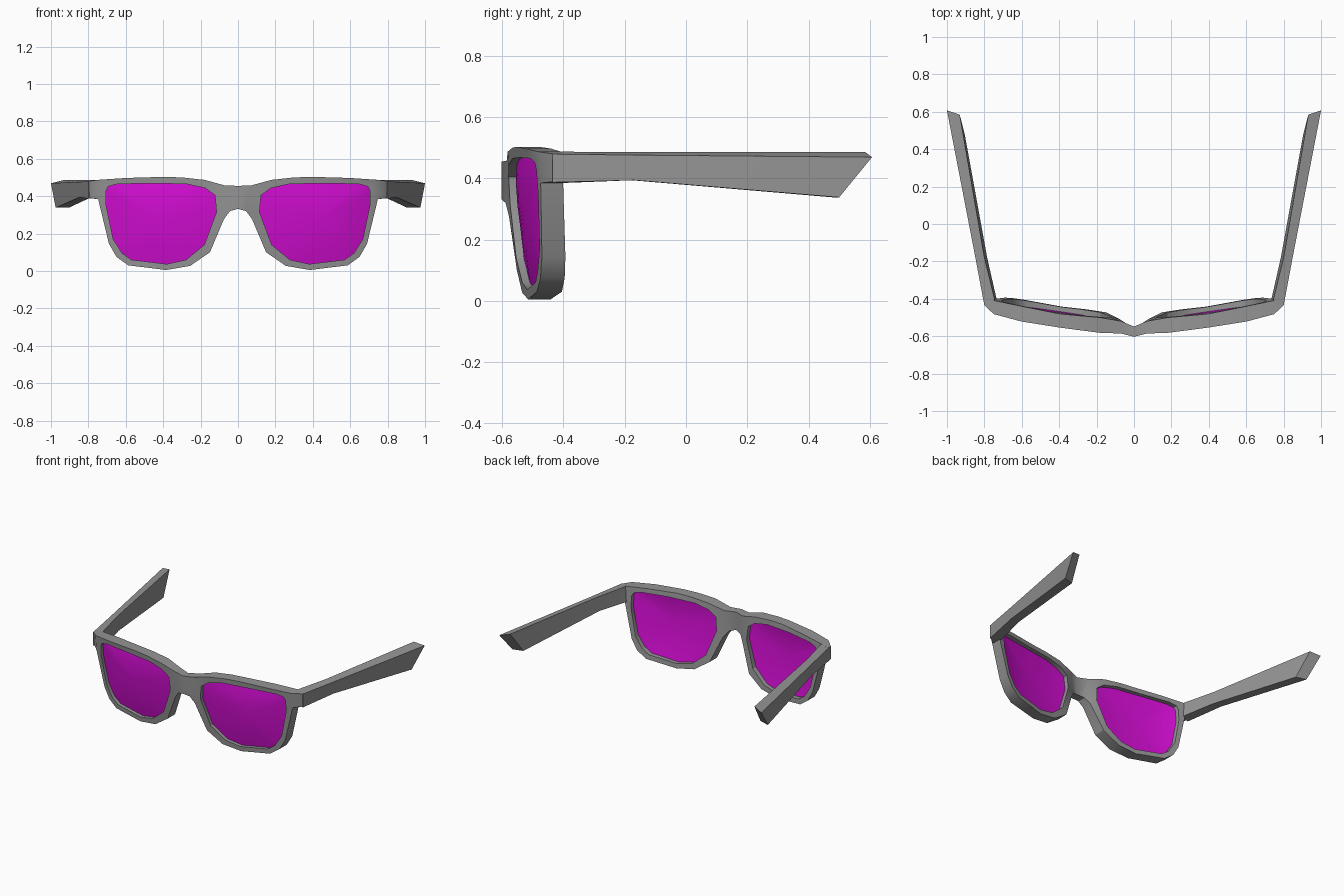
import bpy, bmesh, math

cube = bpy.data.objects.get("Cube")
if cube:
    bpy.data.objects.remove(cube, do_unlink=True)


def material(name, rgb):
    m = bpy.data.materials.new(name)
    m.use_nodes = True
    m.diffuse_color = (*rgb, 1)
    m.node_tree.nodes["Principled BSDF"].inputs["Base Color"].default_value = (*rgb, 1)
    return m


GREY = material("frame grey", (0.3, 0.3, 0.3))
MAGENTA = material("lens magenta", (0.65, 0.004, 0.65))

# Half outline of the front (x, z), from the bridge top round to the bridge underside
OUTLINE = [(0, .455), (.07, .457), (.18, .487), (.3, .5), (.4, .503), (.6, .497),
           (.75, .487), (.8, .48), (.8, .39), (.748, .385), (.69, .145), (.65, .075),
           (.587, .03), (.384, .005), (.256, .027), (.15, .1), (.075, .277),
           (.043, .32), (0, .332)]
# Lens opening (x, z)
OPENING = [(.705, .43), (.693, .452), (.645, .465), (.46, .468), (.277, .465),
           (.176, .443), (.123, .405), (.115, .315), (.18, .14), (.277, .06),
           (.38, .037), (.57, .06), (.62, .095), (.667, .17), (.705, .35)]
# Depth of the wrapped front and back faces (x, y)
FRONT = [(0, -.603), (.07, -.587), (.18, -.583), (.4, -.553), (.6, -.522), (.75, -.483), (.8, -.435)]
BACK = [(0, -.548), (.045, -.535), (.09, -.51), (.4, -.48), (.7, -.42), (.8, -.4)]


def depth(table, x, z):
    """Piecewise depth across the front, with the lower rim leaning back."""
    x = min(x, table[-1][0])
    (x0, y0), (x1, y1) = next(s for s in zip(table, table[1:]) if x <= s[1][0])
    y = y0 + (y1 - y0) * (x - x0) / (x1 - x0)
    return y + .08 * (.5 - z) * min(1, x / .15)


def finish(name, bm, mat, angle):
    """Turn a half mesh into a mirrored, shaded object."""
    bmesh.ops.recalc_face_normals(bm, faces=bm.faces)
    me = bpy.data.meshes.new(name)
    bm.to_mesh(me)
    bm.free()
    me.materials.append(mat)
    ob = bpy.data.objects.new(name, me)
    bpy.context.collection.objects.link(ob)
    bpy.ops.object.select_all(action='DESELECT')
    ob.select_set(True)
    bpy.context.view_layer.objects.active = ob
    bpy.ops.object.shade_smooth_by_angle(angle=math.radians(angle))
    ob.modifiers.new("Mirror", 'MIRROR').use_clip = True


def bridge(bm, a, b):
    """Join two loops of equal length with quads."""
    n = len(a)
    for i in range(n):
        j = (i + 1) % n
        bm.faces.new((a[i], a[j], b[j], b[i]))


# Front frame: filled outline with a lens hole, given depth
bm = bmesh.new()
edges = []
for loop in (OUTLINE, OPENING):
    vs = [bm.verts.new((x, 0, z)) for x, z in loop]
    edges += [bm.edges.new((vs[i - 1], vs[i])) for i in range(len(vs))]
bmesh.ops.triangle_fill(bm, edges=edges, use_beauty=True, normal=(0, -1, 0))
result = bmesh.ops.extrude_face_region(bm, geom=list(bm.faces), use_keep_orig=True)
rear = {g for g in result["geom"] if isinstance(g, bmesh.types.BMVert)}
for v in bm.verts:
    v.co.y = depth(BACK if v in rear else FRONT, v.co.x, v.co.z)
seam = [f for f in bm.faces if all(v.co.x < 1e-5 for v in f.verts)]
bmesh.ops.delete(bm, geom=seam, context='FACES')
finish("front_frame", bm, GREY, 30)

# Lenses: thin domed shells set into the openings
bm = bmesh.new()
cx = sum(p[0] for p in OPENING) / len(OPENING)
cz = sum(p[1] for p in OPENING) / len(OPENING)
rims = []
for inset in (.025, .048):
    previous = None
    for s in (1, .8, .55, .28):
        ring = []
        for x, z in OPENING:
            px, pz = cx + (x - cx) * s, cz + (z - cz) * s
            y = depth(FRONT, px, pz) + inset - .02 * (1 - s * s)
            ring.append(bm.verts.new((px, y, pz)))
        if previous:
            bridge(bm, previous, ring)
        else:
            rims.append(ring)
        previous = ring
    tip = bm.verts.new((cx, depth(FRONT, cx, cz) + inset - .02, cz))
    for i in range(len(ring)):
        bm.faces.new((ring[i - 1], ring[i], tip))
bridge(bm, *rims)
finish("lenses", bm, MAGENTA, 40)

# Temple arms: outer top, inner top, inner bottom, outer bottom at each station
STATIONS = [
    [(.8, -.436, .479), (.745, -.405, .487), (.735, -.4, .385), (.8, -.436, .387)],
    [(.85, -.17, .476), (.8, -.18, .486), (.785, -.18, .394), (.848, -.17, .394)],
    [(1, .607, .469), (.932, .585, .486), (.905, .48, .338), (.975, .5, .338)],
]
bm = bmesh.new()
rings = [[bm.verts.new(p) for p in s] for s in STATIONS]
for a, b in zip(rings, rings[1:]):
    bridge(bm, a, b)
bm.faces.new(rings[0])
bm.faces.new(rings[-1])
finish("temple_arms", bm, GREY, 20)
